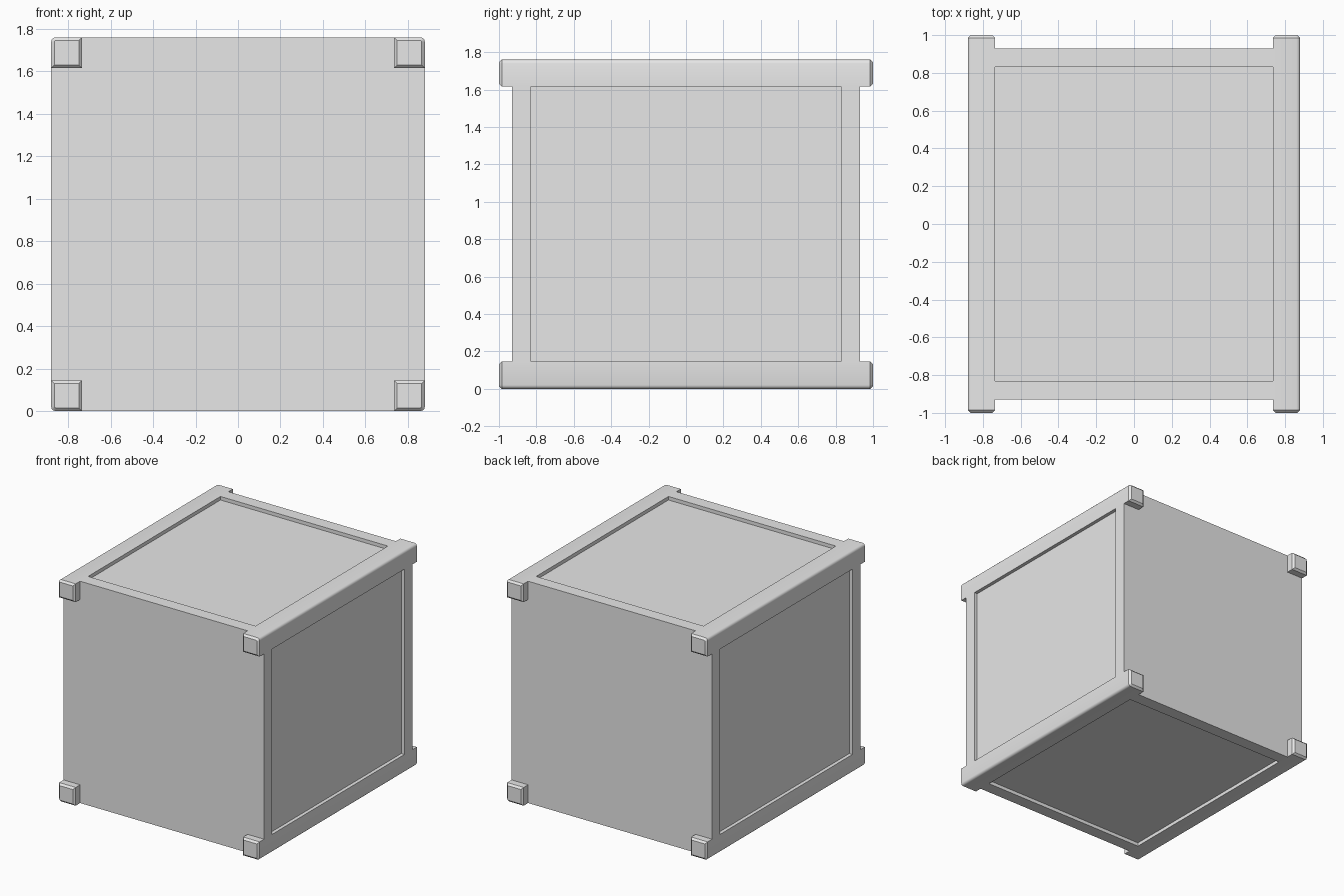
import bpy, bmesh
from mathutils import Vector

# Overall sizes
HALF_W = 0.88      # half width, also half height
HEIGHT = 2 * HALF_W
BEAM = 0.145       # beam thickness
INNER = HALF_W - BEAM
BODY_Y = 0.93      # outer face of the end panels
OPEN_Y = 0.83      # inner face of the end panels
RECESS = 0.028

default = bpy.data.objects.get("Cube")
if default:
    bpy.data.objects.remove(default)

grey = bpy.data.materials.new("light grey")
grey.use_nodes = True
grey.diffuse_color = (0.8, 0.8, 0.8, 1)
grey.node_tree.nodes["Principled BSDF"].inputs["Base Color"].default_value = (0.8, 0.8, 0.8, 1)


def finish(bm, name):
    """Turn a bmesh into a grey object with sharp edges kept."""
    bmesh.ops.recalc_face_normals(bm, faces=bm.faces)
    mesh = bpy.data.meshes.new(name)
    bm.to_mesh(mesh)
    bm.free()
    mesh.materials.append(grey)
    obj = bpy.data.objects.new(name, mesh)
    bpy.context.collection.objects.link(obj)
    bpy.ops.object.select_all(action='DESELECT')
    obj.select_set(True)
    bpy.context.view_layer.objects.active = obj
    bpy.ops.object.shade_smooth_by_angle(angle=0.6)
    return obj


def box(lo, hi):
    lo, hi = Vector(lo), Vector(hi)
    bm = bmesh.new()
    bmesh.ops.create_cube(bm, size=1)
    for v in bm.verts:
        v.co = (lo + hi) / 2 + v.co * (hi - lo)
    return bm


# Long corner beams: rounded outer edge, chamfered ends
def beam(name, sx, sz):
    cx, cz = sx * (HALF_W - BEAM / 2), HALF_W + sz * (HALF_W - BEAM / 2)
    h = BEAM / 2
    bm = box((cx - h, -1, cz - h), (cx + h, 1, cz + h))
    outer = [e for e in bm.edges
             if all((v.co.x - cx) * sx > 0 and (v.co.z - cz) * sz > 0 for v in e.verts)]
    bmesh.ops.bevel(bm, geom=outer, offset=0.02, segments=3, profile=0.5, affect='EDGES')
    ends = [e for e in bm.edges if abs(sum(v.co.y for v in e.verts)) > 1.99]
    bmesh.ops.bevel(bm, geom=ends, offset=0.015, segments=1, affect='EDGES')
    finish(bm, name)


for sx, side in ((1, "left"), (-1, "right")):
    for sz, level in ((1, "top"), (-1, "bottom")):
        beam(f"{level}_{side}_beam", sx, sz)


# End panels: a square notched at its corners to fit around the beams
def end_panel(name, sy):
    outline = []
    for sx, sz in ((1, 1), (-1, 1), (-1, -1), (1, -1)):
        corner = [(HALF_W, INNER), (INNER, INNER), (INNER, HALF_W)]
        if sx * sz < 0:
            corner.reverse()
        outline += [(sx * x, sz * z + HALF_W) for x, z in corner]
    bm = bmesh.new()
    face = bm.faces.new([bm.verts.new((x, sy * OPEN_Y, z)) for x, z in outline])
    moved = bmesh.ops.extrude_face_region(bm, geom=[face])["geom"]
    for v in moved:
        if isinstance(v, bmesh.types.BMVert):
            v.co.y = sy * BODY_Y
    if face.is_valid and len(bm.faces) < 14:
        bm.faces.new(list(face.verts))
    finish(bm, name)


end_panel("front_panel", -1)
end_panel("back_panel", 1)

# Recessed panels between the beams
LAP = 0.01
wide, deep = INNER + LAP, OPEN_Y + LAP
near, far = HALF_W - RECESS - 0.05, HALF_W - RECESS
for s, side, level in ((1, "left", "top"), (-1, "right", "bottom")):
    a, b = sorted((s * near, s * far))
    finish(box((a, -deep, HALF_W - wide), (b, deep, HALF_W + wide)), f"{side}_side_panel")
    finish(box((-wide, -deep, HALF_W + a), (wide, deep, HALF_W + b)), f"{level}_panel")
